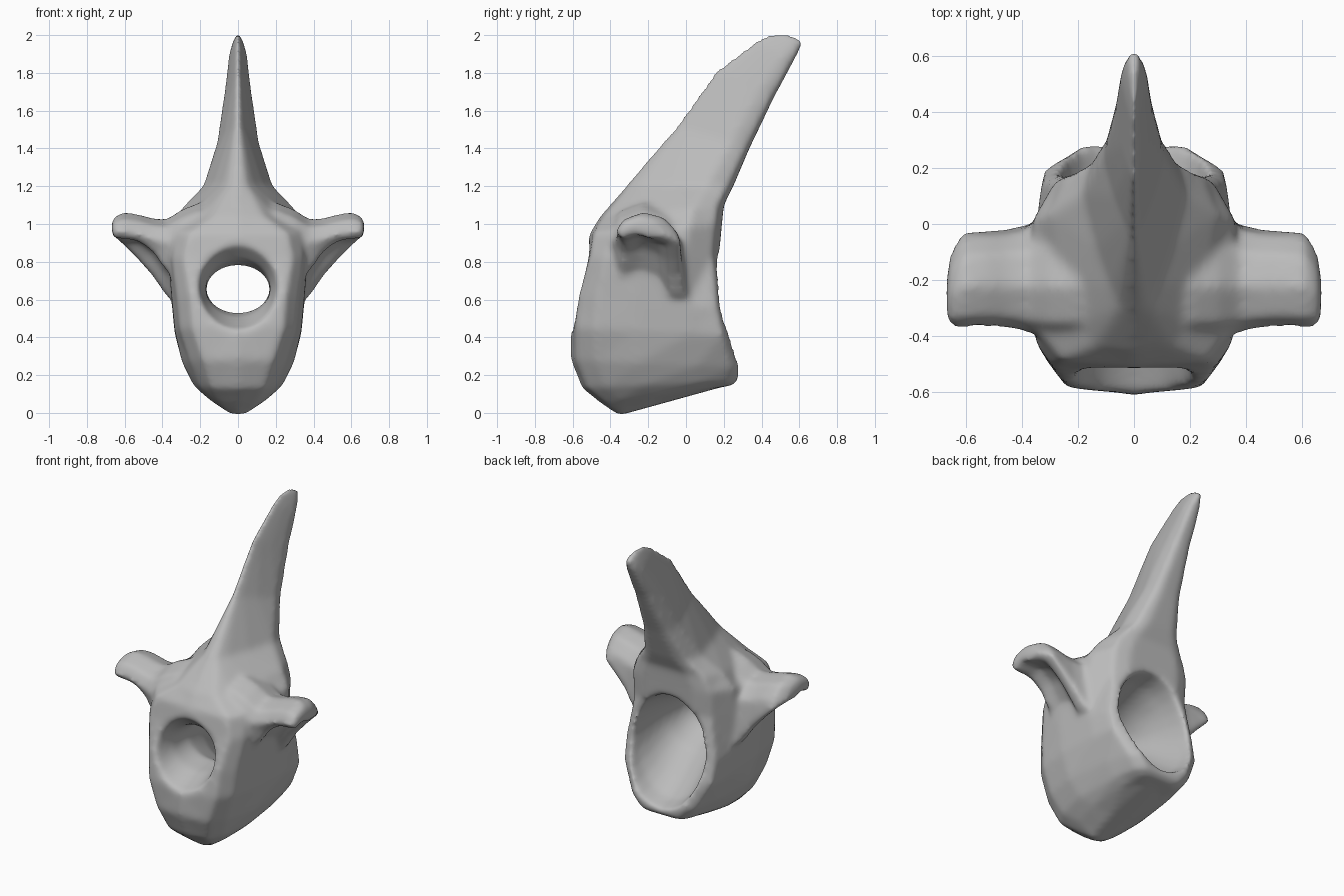
import bpy, bmesh, math

cube = bpy.data.objects.get("Cube")
if cube:
    bpy.data.objects.remove(cube, do_unlink=True)

bone = bpy.data.materials.new("grey bone")
bone.use_nodes = True
bone.diffuse_color = (0.5, 0.5, 0.5, 1)
bone.node_tree.nodes["Principled BSDF"].inputs["Base Color"].default_value = (0.5, 0.5, 0.5, 1)


def loft(name, rings):
    """Closed skin through rings that share one point count."""
    bm = bmesh.new()
    loops = [[bm.verts.new(p) for p in ring] for ring in rings]
    n = len(loops[0])
    for a, b in zip(loops, loops[1:]):
        for i in range(n):
            j = (i + 1) % n
            bm.faces.new((a[i], a[j], b[j], b[i]))
    bm.faces.new(loops[0])
    bm.faces.new(loops[-1])
    bmesh.ops.triangulate(bm, faces=bm.faces)
    bmesh.ops.recalc_face_normals(bm, faces=bm.faces)
    mesh = bpy.data.meshes.new(name)
    bm.to_mesh(mesh)
    bm.free()
    ob = bpy.data.objects.new(name, mesh)
    bpy.context.collection.objects.link(ob)
    return ob


# Centrum, arch and spine: tilted rings whose outline shifts with height
depth = [0, .03, .15, .4, .75, .95, 1]
outlines = [
    [0, .60, .85, 1, .90, .75, .55],  # keel, rounded behind
    [0, .72, .92, 1, 1, .96, .74],    # centrum, square behind
    [0, .78, .95, 1, .99, .76, .5],   # arch, narrowing behind
    [0, .12, .32, .65, 1, .85, .5]]   # spine, wedge with a sharp front


def body_ring(front, zf, back, zb, w, kind):
    lower = min(int(kind), 2)
    blend = kind - lower
    half = [((a + (b - a) * blend) * w, front + (back - front) * t, zf + (zb - zf) * t)
            for t, a, b in zip(depth, outlines[lower], outlines[lower + 1])]
    half.append((0, back, zb))
    return half + [(-x, y, z) for x, y, z in half[-2:0:-1]]


body = loft("vertebra", [body_ring(*r) for r in (
    (-.36, -.015, .20, .14, .06, 0),
    (-.45, .05, .24, .145, .17, 0),
    (-.55, .13, .27, .165, .235, 0),
    (-.61, .28, .285, .24, .295, .2),
    (-.61, .45, .235, .41, .335, 1),
    (-.59, .62, .20, .55, .35, 1.1),
    (-.53, .82, .175, .83, .37, 2),
    (-.51, .95, .19, 1.0, .365, 2.1),
    (-.455, 1.04, .20, 1.10, .30, 2.5),
    (-.31, 1.21, .25, 1.20, .185, 2.8),
    (-.05, 1.52, .335, 1.40, .112, 3),
    (.155, 1.81, .47, 1.68, .07, 3),
    (.36, 1.965, .58, 1.88, .048, 3),
    (.45, 2.01, .61, 1.94, .03, 3),
    (.53, 2.015, .615, 1.97, .02, 3))])

# Hooked side processes: crescent sections, rear web dropping towards the body
arch = [(-.37, .95), (-.33, 1.02), (-.22, 1.06), (-.11, 1.03), (-.04, .95)]
under = [(-.15, .91), (-.24, .94), (-.33, .91)]


def wing_ring(x, drop, size, lift, fillet, forward):
    pts = arch + [(-.02, drop), (-.09, drop)] + [(y, z - fillet) for y, z in under]
    return [(x, -.2 - forward + (y + .2) * size, .97 + (z - .97) * size + lift)
            for y, z in pts]


wings = []
for side in (1, -1):
    wings.append(loft("side_process", [wing_ring(side * x, *r) for x, *r in (
        (.20, .62, 1.2, .04, .22, 0), (.30, .63, 1.2, 0, .20, 0),
        (.38, .70, 1.12, -.045, .10, 0), (.45, .76, 1.03, -.03, .03, 0),
        (.53, .82, 1, -.005, 0, 0), (.61, .89, 1, .005, 0, .005),
        (.655, .92, .8, 0, 0, .035), (.67, .93, .5, 0, 0, .06))]))

# Canal: narrow in front, flaring into a deep cup behind
cutter = loft("canal_cutter", [
    [(rx * math.cos(a), y, zc + rz * math.sin(a))
     for a in (math.tau * i / 24 for i in range(24))]
    for y, zc, rx, rz in (
        (-.70, .69, .26, .29), (-.55, .69, .21, .23), (-.43, .66, .173, .15),
        (-.28, .655, .168, .125), (-.1, .64, .20, .20), (.05, .60, .235, .29),
        (.16, .57, .26, .34), (.35, .55, .28, .37))])

helpers = wings + [cutter]
for ob in helpers:
    ob.hide_render = True
    mod = body.modifiers.new(ob.name, 'BOOLEAN')
    mod.object = ob
    mod.operation = 'DIFFERENCE' if ob is cutter else 'UNION'
    mod.solver = 'EXACT'

# Blend the parts into one soft surface
remesh = body.modifiers.new("blend", 'REMESH')
remesh.mode = 'VOXEL'
remesh.voxel_size = .016
soften = body.modifiers.new("soften", 'SMOOTH')
soften.factor = .5
soften.iterations = 14

bpy.context.view_layer.update()
graph = bpy.context.evaluated_depsgraph_get()
result = bpy.data.meshes.new_from_object(body.evaluated_get(graph))
body.modifiers.clear()
body.data = result
for ob in helpers:
    bpy.data.objects.remove(ob, do_unlink=True)
result.materials.clear()
result.materials.append(bone)
for poly in result.polygons:
    poly.use_smooth = True
    poly.material_index = 0
